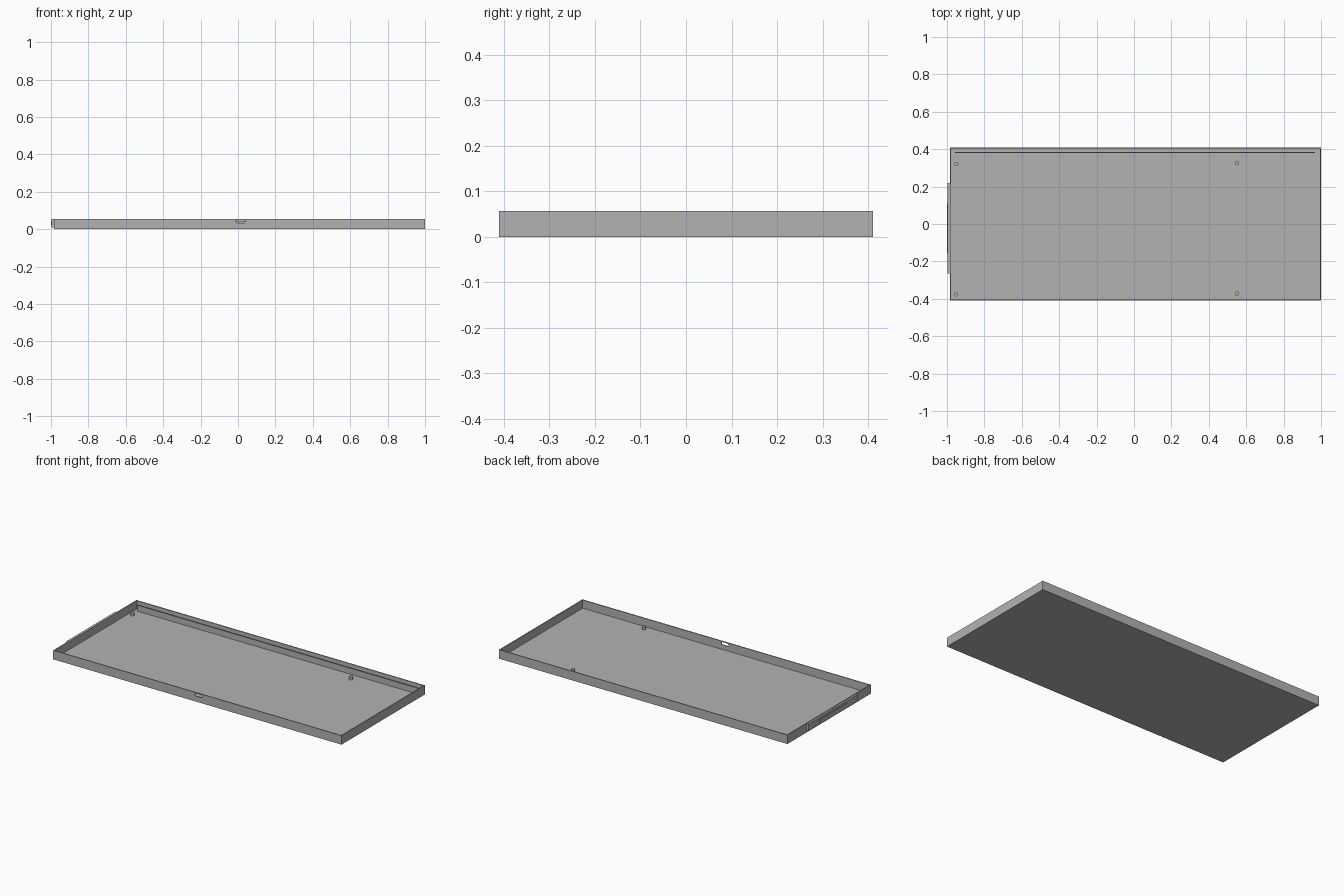
import bpy
import bmesh
from mathutils import Vector

cube = bpy.data.objects.get("Cube")
if cube:
    bpy.data.objects.remove(cube, do_unlink=True)

grey = bpy.data.materials.new("light_grey")
grey.use_nodes = True
colour = (0.45, 0.45, 0.45, 1)
grey.diffuse_color = colour
grey.node_tree.nodes["Principled BSDF"].inputs["Base Color"].default_value = colour

LEFT, RIGHT, HALF_Y, HEIGHT = -0.985, 1.0, 0.41, 0.056
WALL, FLOOR = 0.006, 0.005


def add_object(name, bm):
    mesh = bpy.data.meshes.new(name)
    bm.to_mesh(mesh)
    bm.free()
    mesh.materials.append(grey)
    obj = bpy.data.objects.new(name, mesh)
    bpy.context.collection.objects.link(obj)
    return obj


def box(name, low, high):
    bm = bmesh.new()
    bmesh.ops.create_cube(bm, size=1)
    low, high = Vector(low), Vector(high)
    bmesh.ops.scale(bm, vec=high - low, verts=bm.verts)
    bmesh.ops.translate(bm, vec=(low + high) / 2, verts=bm.verts)
    return add_object(name, bm)


def cut(target, cutter):
    mod = target.modifiers.new("cut", "BOOLEAN")
    mod.object = cutter
    mod.operation = "DIFFERENCE"
    mod.solver = "EXACT"
    cutter.hide_render = True
    cutter.hide_set(True)


# Open tray with thin walls
tray = box("tray", (LEFT, -HALF_Y, 0), (RIGHT, HALF_Y, HEIGHT))
cut(tray, box("tray_cavity_cutter", (LEFT + WALL, -HALF_Y + WALL, FLOOR),
              (RIGHT - WALL, HALF_Y - WALL, HEIGHT + 0.1)))

# Rounded port opening in the front wall
slot = box("port_cutter", (-0.01, -HALF_Y - 0.02, 0.034), (0.04, -HALF_Y + 0.02, 0.051))
bm = bmesh.new()
bm.from_mesh(slot.data)
along_y = [e for e in bm.edges if abs(e.verts[0].co.y - e.verts[1].co.y) > 0.01]
bmesh.ops.bevel(bm, geom=along_y, offset=0.008, segments=5, profile=0.5, affect="EDGES")
bm.to_mesh(slot.data)
bm.free()
cut(tray, slot)

# Slim rib running inside the back wall
box("back_rib", (-0.957, 0.38, FLOOR - 0.001), (0.967, 0.385, 0.042))

# Raised plate on the left end, with a plain low relief panel
box("end_plate", (-0.996, -0.265, 0.01), (LEFT + 0.001, 0.22, 0.054))
box("end_plate_panel", (-1.0, -0.155, 0.022), (-0.995, 0.11, 0.042))

# Mounting posts
for name, x, y in (("back_right", -0.95, 0.32), ("back_left", 0.55, 0.325),
                   ("front_right", -0.953, -0.376), ("front_left", 0.55, -0.372)):
    bm = bmesh.new()
    bmesh.ops.create_cone(bm, cap_ends=True, segments=24, radius1=0.011,
                          radius2=0.011, depth=0.02)
    bmesh.ops.translate(bm, vec=(x, y, FLOOR + 0.009), verts=bm.verts)
    post = add_object(name + "_post", bm)
    for poly in post.data.polygons:
        poly.use_smooth = abs(poly.normal.z) < 0.5
